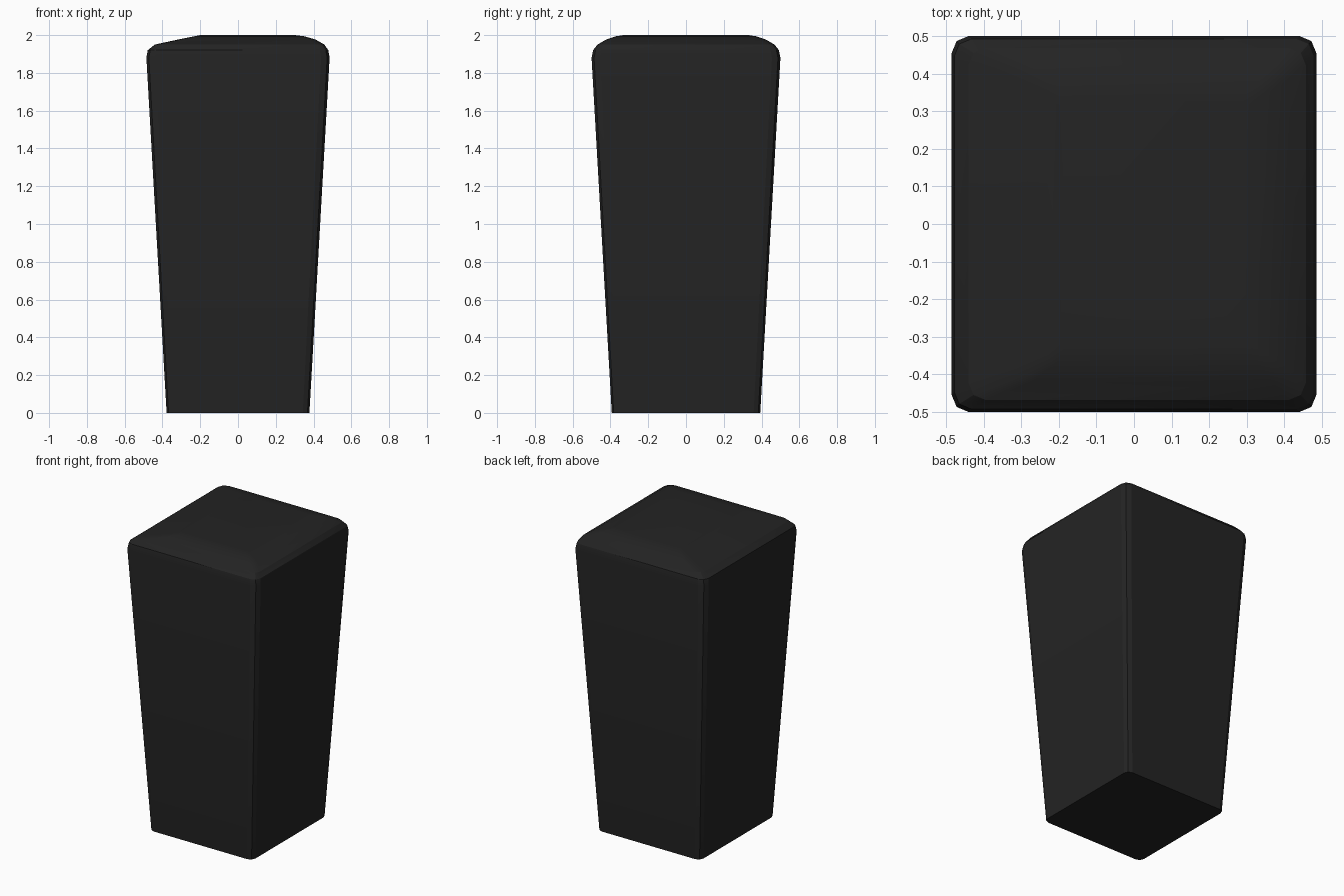
import bpy, bmesh, math

if "Cube" in bpy.data.objects:
    bpy.data.objects.remove(bpy.data.objects["Cube"])

mat = bpy.data.materials.new("charcoal black")
mat.diffuse_color = (0.017, 0.017, 0.017, 1)
mat.use_nodes = True
mat.node_tree.nodes["Principled BSDF"].inputs["Base Color"].default_value = mat.diffuse_color

# Horizontal sections: z, left x, right x, half depth, corner radius
SECTIONS = [
    (0.00, -0.378, 0.378, 0.393, 0.035),
    (1.88, -0.485, 0.485, 0.500, 0.045),
    (1.92, -0.478, 0.478, 0.492, 0.045),
    (1.95, -0.440, 0.457, 0.468, 0.045),
    (1.977, -0.315, 0.410, 0.422, 0.040),
    (1.994, -0.230, 0.350, 0.370, 0.025),
    (2.00, -0.200, 0.300, 0.330, 0.015),
]
CORNER_STEPS = 2


def ring(bm, z, left, right, depth, r):
    """Rounded rectangle, counter-clockwise seen from above."""
    corners = [(right - r, depth - r), (left + r, depth - r),
               (left + r, r - depth), (right - r, r - depth)]
    verts = []
    for i, (cx, cy) in enumerate(corners):
        for s in range(CORNER_STEPS + 1):
            a = math.pi / 2 * (i + s / CORNER_STEPS)
            verts.append(bm.verts.new((cx + r * math.cos(a), cy + r * math.sin(a), z)))
    return verts


# Tapered block with a crowned top, sloping more gently on the left
bm = bmesh.new()
rings = [ring(bm, *s) for s in SECTIONS]
n = len(rings[0])
for low, high in zip(rings, rings[1:]):
    for i in range(n):
        j = (i + 1) % n
        bm.faces.new((low[i], low[j], high[j], high[i]))
bm.faces.new(rings[0][::-1])
bm.faces.new(rings[-1])
bmesh.ops.recalc_face_normals(bm, faces=bm.faces)

mesh = bpy.data.meshes.new("tapered_block")
bm.to_mesh(mesh)
bm.free()
mesh.materials.append(mat)
block = bpy.data.objects.new("tapered_block", mesh)
bpy.context.collection.objects.link(block)
bpy.context.view_layer.objects.active = block
block.select_set(True)
bpy.ops.object.shade_smooth_by_angle(angle=math.radians(20))
